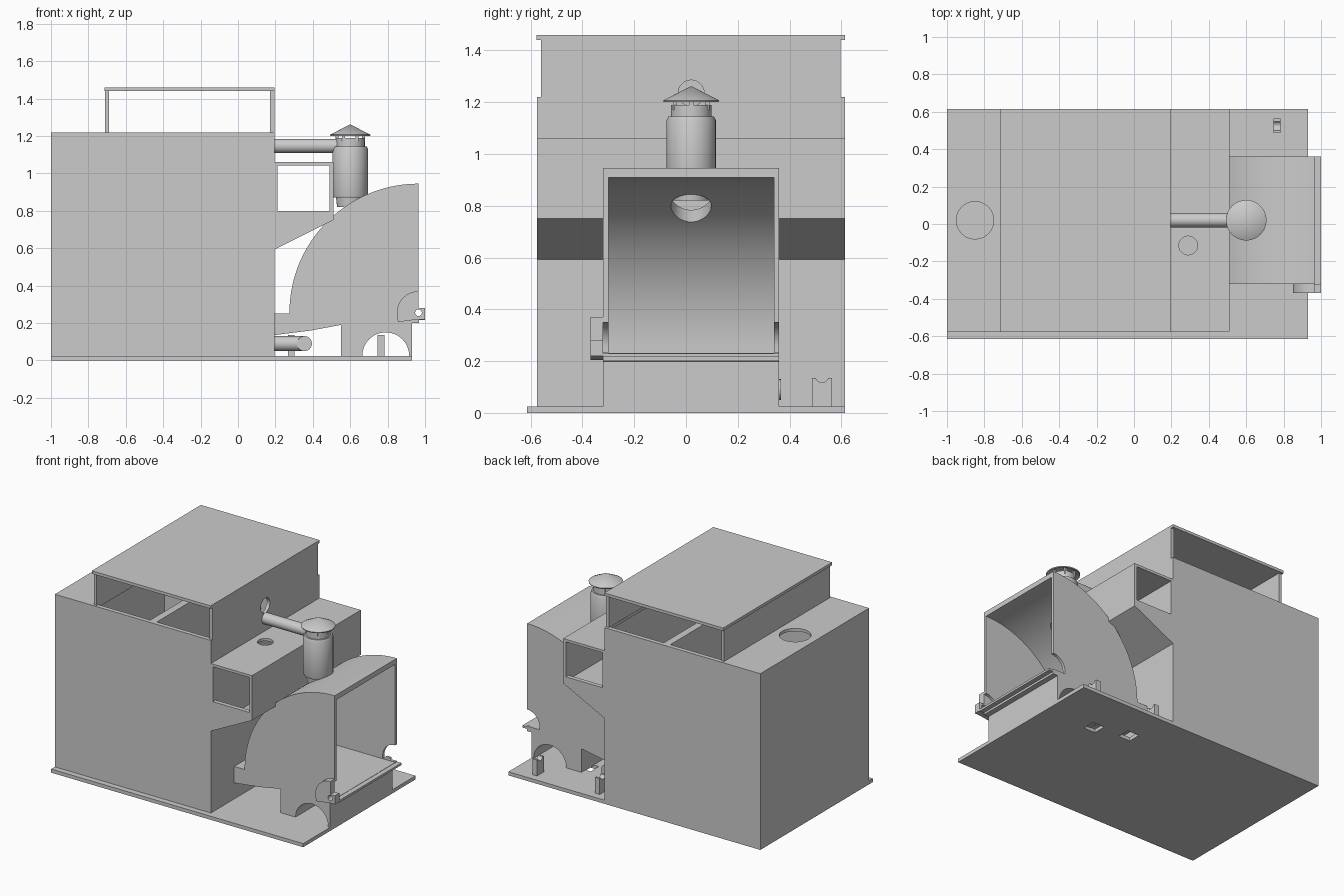
import bpy, bmesh, math
from mathutils import Matrix, Vector

if "Cube" in bpy.data.objects:
    bpy.data.objects.remove(bpy.data.objects["Cube"], do_unlink=True)

grey = bpy.data.materials.new("plain_grey")
grey.use_nodes = True
grey.diffuse_color = (0.6, 0.6, 0.6, 1)
grey.node_tree.nodes["Principled BSDF"].inputs["Base Color"].default_value = (0.6, 0.6, 0.6, 1)


def finish(name, bm):
    bmesh.ops.recalc_face_normals(bm, faces=bm.faces)
    mesh = bpy.data.meshes.new(name)
    bm.to_mesh(mesh)
    bm.free()
    mesh.materials.append(grey)
    ob = bpy.data.objects.new(name, mesh)
    bpy.context.collection.objects.link(ob)
    return ob


def prism(name, pts, y0, y1):
    """Extrude an x-z outline along y."""
    bm = bmesh.new()
    face = bm.faces.new([bm.verts.new((x, y0, z)) for x, z in pts])
    ext = bmesh.ops.extrude_face_region(bm, geom=[face])
    verts = [g for g in ext["geom"] if isinstance(g, bmesh.types.BMVert)]
    bmesh.ops.translate(bm, verts=verts, vec=(0, y1 - y0, 0))
    return finish(name, bm)


def box(name, x0, x1, y0, y1, z0, z1):
    return prism(name, [(x0, z0), (x1, z0), (x1, z1), (x0, z1)], y0, y1)


def rod(name, a, b, r):
    """Cylinder between two points."""
    a, b = Vector(a), Vector(b)
    d = b - a
    turn = d.to_track_quat("Z", "Y").to_matrix().to_4x4()
    bm = bmesh.new()
    bmesh.ops.create_cone(bm, cap_ends=True, segments=40, radius1=r, radius2=r,
                          depth=d.length, matrix=Matrix.Translation((a + b) / 2) @ turn)
    return finish(name, bm)


def lathe(name, profile, x, y):
    """Spin a closed radius-height outline about a vertical axis."""
    bm = bmesh.new()
    verts = [bm.verts.new((x + r, y, z)) for r, z in profile]
    edges = [bm.edges.new((v, verts[i - 1])) for i, v in enumerate(verts)]
    bmesh.ops.spin(bm, geom=verts + edges, cent=(x, y, 0), axis=(0, 0, 1),
                   angle=math.tau, steps=48)
    bmesh.ops.remove_doubles(bm, verts=bm.verts, dist=0.0005)
    return finish(name, bm)


def arc(cx, cz, r, start, end, n=32):
    angles = [math.radians(start + (end - start) * i / n) for i in range(n + 1)]
    return [(cx + r * math.cos(t), cz + r * math.sin(t)) for t in angles]


def cut(ob, *cutters):
    """Subtract the cutters and discard them."""
    for c in cutters:
        mod = ob.modifiers.new("cut", "BOOLEAN")
        mod.operation, mod.solver, mod.object = "DIFFERENCE", "EXACT", c
    bpy.context.view_layer.update()
    ev = ob.evaluated_get(bpy.context.evaluated_depsgraph_get())
    mesh = bpy.data.meshes.new_from_object(ev)
    ob.modifiers.clear()
    ob.data = mesh
    for c in cutters:
        bpy.data.objects.remove(c, do_unlink=True)
    return ob


def smooth(*obs):
    bpy.ops.object.select_all(action="DESELECT")
    for ob in obs:
        ob.select_set(True)
    bpy.context.view_layer.objects.active = obs[0]
    bpy.ops.object.shade_smooth_by_angle(angle=math.radians(30))


FRONT, BACK, MID = -0.575, 0.615, 0.02

# Base plate with two square openings
base = box("base_plate", -1, 0.93, -0.615, BACK, 0, 0.025)
cut(base, *[box("cutter", x - 0.045, x + 0.045, y - 0.045, y + 0.045, -0.1, 0.1)
            for x, y in ((0.555, 0.27), (0.32, 0.33))])

# Hollow main housing, open to the roof tunnel, with a round top hole
body = box("main_housing", -1, 0.195, FRONT, BACK, 0.025, 1.22)
cut(body,
    box("cutter", -0.98, -0.29, FRONT + 0.02, BACK - 0.02, 0.05, 1.2),
    box("cutter", -0.24, 0.175, FRONT + 0.02, BACK - 0.02, 0.05, 1.2),
    box("cutter", -0.69, -0.29, FRONT + 0.03, BACK - 0.03, 1.1, 1.3),
    box("cutter", -0.24, 0.17, FRONT + 0.03, BACK - 0.03, 1.1, 1.3),
    rod("cutter", (-0.85, MID, 1.1), (-0.85, MID, 1.3), 0.1),
    rod("cutter", (0.1, MID, 1.235), (0.3, MID, 1.235), 0.05))

# Roof tunnel
box("tunnel_left_wall", -0.71, -0.69, -0.56, 0.597, 1.22, 1.445)
wall = box("tunnel_right_wall", 0.172, 0.195, -0.56, 0.597, 1.22, 1.445)
cut(wall, rod("cutter", (0.1, MID, 1.235), (0.3, MID, 1.235), 0.05))
box("tunnel_roof", -0.715, 0.195, FRONT - 0.003, BACK, 1.44, 1.46)

# Side duct over a hollow sloping hopper
duct = prism("side_duct", [(0.19, 0.59), (0.51, 0.75), (0.51, 1.06), (0.19, 1.06)], FRONT, BACK)
cut(duct,
    box("cutter", 0.21, 0.49, -1, 1, 0.8, 1.042),
    prism("cutter", [(0.21, 0.63), (0.49, 0.77), (0.49, 0.85), (0.21, 0.85)],
          FRONT + 0.03, BACK - 0.03),
    rod("cutter", (0.29, -0.115, 1.0), (0.29, -0.115, 1.1), 0.05))

# Quarter-round chamber, open at the end
HX, HZ = 0.965, 0.255
chamber = prism("round_chamber", arc(HX, HZ, 0.69, 90, 180, 48)
                + [(0.275, 0.22), (0.55, 0.19), (HX, 0.2)], -0.32, 0.36)
cut(chamber,
    prism("cutter", arc(HX, HZ, 0.655, 90, 180, 48)
          + [(0.31, 0.232), (1.1, 0.232), (1.1, 0.91)], -0.3, 0.34),
    prism("cutter", [(1.1, HZ - 0.02), (1.1, HZ + 0.095)]
          + arc(HX, HZ, 0.095, 90, 180, 20) + [(HX - 0.095, HZ - 0.02)], -0.5, 0.5),
    rod("cutter", (0.6, MID, 0.7), (0.6, MID, 1), 0.078))

# Arched support below the chamber
support = prism("arched_support", [(0.55, 0.02), (0.665, 0.02)]
                + arc(0.79, 0.025, 0.125, 180, 0) + [(0.93, 0.02), (0.93, 0.205), (0.55, 0.195)],
                -0.32, 0.36)
prism("chamber_shelf", [(0.19, 0.135), (0.39, 0.16), (0.55, 0.19), (0.55, 0.2),
                        (0.28, 0.225), (0.28, 0.25), (0.19, 0.25)], -0.32, 0.36)

# Door sill and hinge bracket
box("sill_inner", 0.92, 0.967, -0.32, 0.36, 0.2, 0.232)
box("sill_lip", 0.965, 1.0, -0.32, 0.36, 0.215, 0.23)
hinge = prism("hinge_bracket", [(1.0, 0.22), (1.0, 0.28), (HX, 0.28)]
              + arc(HX, HZ, 0.115, 90, 180) + [(0.855, 0.205), (HX, 0.22)], -0.368, -0.32)
cut(hinge, rod("cutter", (HX, -0.5, HZ), (HX, 0, HZ), 0.018))

# Chimney, its supply pipe and rain cap
chimney = lathe("chimney", [(0.07, 0.82), (0.076, 0.87), (0.09, 0.87), (0.095, 0.885),
                            (0.095, 1.13), (0.088, 1.145), (0.078, 1.145), (0.078, 1.19),
                            (0.068, 1.19), (0.068, 0.82)], 0.6, MID)
cap = lathe("chimney_cap", [(0, 1.262), (0.108, 1.207), (0.106, 1.2), (0, 1.245)], 0.6, MID)
for i in range(6):
    t = math.tau * i / 6
    px, py = 0.6 + 0.072 * math.cos(t), MID + 0.072 * math.sin(t)
    box("cap_post", px - 0.008, px + 0.008, py - 0.008, py + 0.008, 1.17, 1.215)
pipe = rod("upper_pipe", (0.19, MID, 1.147), (0.53, MID, 1.147), 0.038)

# Low bent pipe
low_a = rod("low_pipe", (0.19, MID, 0.09), (0.355, MID, 0.09), 0.04)
low_b = rod("low_pipe_outlet", (0.355, MID - 0.04, 0.09), (0.355, 0.367, 0.09), 0.04)

# Notched cradle posts
for x in (0.285, 0.765):
    post = box("cradle_post", x - 0.018, x + 0.018, 0.487, 0.563, 0.02, 0.135)
    cut(post, rod("cutter", (x - 0.1, 0.525, 0.142), (x + 0.1, 0.525, 0.142), 0.025))

smooth(chamber, support, hinge, chimney, cap, pipe, low_a, low_b)
